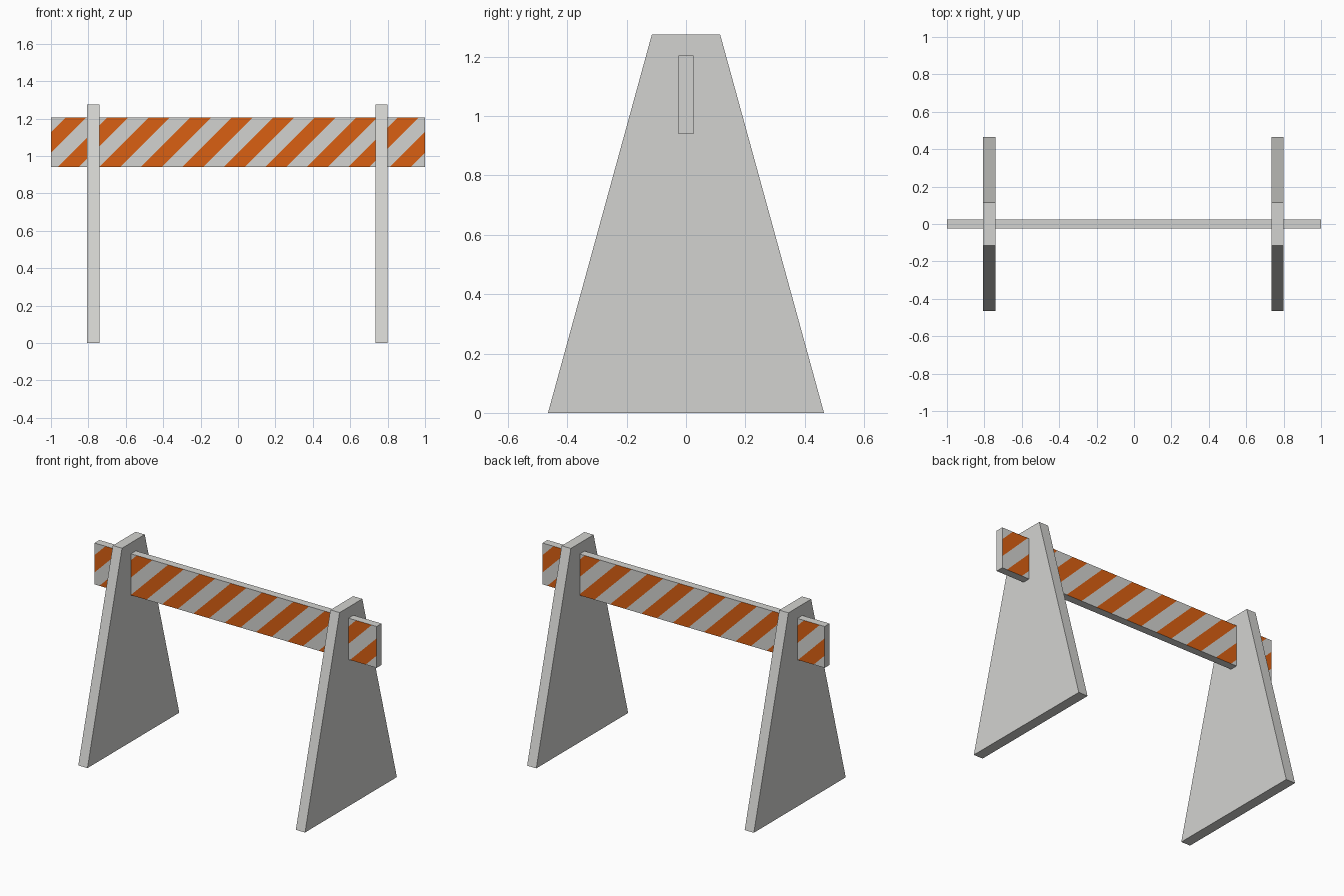
import bpy, bmesh

if "Cube" in bpy.data.objects:
    bpy.data.objects.remove(bpy.data.objects["Cube"])

def material(name, rgb):
    m = bpy.data.materials.new(name)
    m.diffuse_color = (*rgb, 1)
    m.use_nodes = True
    m.node_tree.nodes["Principled BSDF"].inputs["Base Color"].default_value = m.diffuse_color
    return m

GREY = material("light grey", (0.65, 0.65, 0.63))
ORANGE = material("safety orange", (0.70, 0.115, 0.006))

def finish(bm, name, mats):
    me = bpy.data.meshes.new(name)
    bmesh.ops.recalc_face_normals(bm, faces=bm.faces)
    bm.to_mesh(me)
    bm.free()
    for m in mats:
        me.materials.append(m)
    ob = bpy.data.objects.new(name, me)
    bpy.context.collection.objects.link(ob)
    return ob

# Tapered end supports: trapezoid profile extruded along x
def support(name, x, width=0.065):
    bm = bmesh.new()
    profile = [(-0.465, 0), (0.465, 0), (0.115, 1.275), (-0.115, 1.275)]
    face = bm.faces.new([bm.verts.new((x - width / 2, y, z)) for y, z in profile])
    ext = bmesh.ops.extrude_face_region(bm, geom=[face])["geom"]
    bmesh.ops.translate(bm, vec=(width, 0, 0),
                        verts=[v for v in ext if isinstance(v, bmesh.types.BMVert)])
    finish(bm, name, [GREY])

support("left_support", -0.774)
support("right_support", 0.768)

# Crossbar with diagonal stripes cut into its front and back faces
Z0, Z1, PERIOD = 0.94, 1.205, 0.222
START = -(Z1 - Z0) / 2      # middle of a grey stripe

bm = bmesh.new()
bmesh.ops.create_cube(bm, size=1)
for v in bm.verts:
    v.co = (v.co.x * 2, v.co.y * 0.05, Z0 + (v.co.z + 0.5) * (Z1 - Z0))

for side in (-1, 1):        # front, then back (turned half around)
    def faces():
        return [f for f in bm.faces if f.normal.y * side > 0.9]
    bm.normal_update()
    for k in range(-7, 8):
        for edge in (0.25, 0.75):
            s = START + (k + edge) * PERIOD
            fs = faces()
            geom = fs + list({e for f in fs for e in f.edges}) + list({v for f in fs for v in f.verts})
            bmesh.ops.bisect_plane(bm, geom=geom, dist=1e-5,
                                   plane_co=(-side * s, 0, Z0),
                                   plane_no=(-side, 0, -1))
            bm.normal_update()
    for f in faces():
        c = f.calc_center_median()
        t = ((-side * c.x - (c.z - Z0) - START) / PERIOD) % 1
        f.material_index = 1 if 0.25 < t < 0.75 else 0

finish(bm, "striped_crossbar", [GREY, ORANGE])
